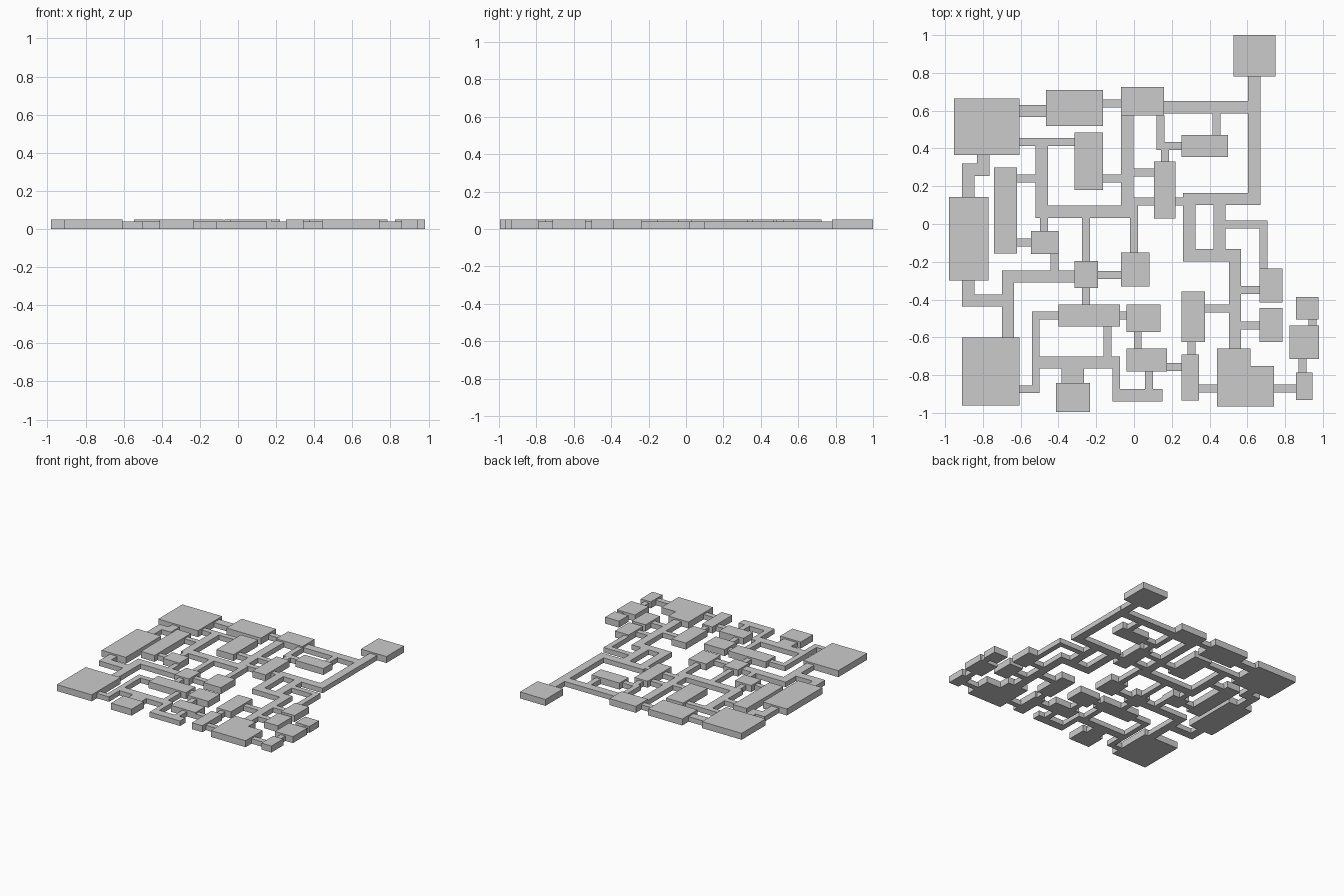
import bpy, bmesh

ROOM_H, HALL_H = 0.051, 0.039
WIDE, NARROW = 0.065, 0.042


def add_plan(name, rects, height):
    """Merge rectangles (x0, x1, y0, y1) into one floor plan and extrude it."""
    xs = sorted({round(v, 4) for r in rects for v in r[:2]})
    ys = sorted({round(v, 4) for r in rects for v in r[2:]})
    bm = bmesh.new()
    verts = {}

    def vert(i, j):
        if (i, j) not in verts:
            verts[i, j] = bm.verts.new((xs[i], ys[j], 0))
        return verts[i, j]

    for i in range(len(xs) - 1):
        for j in range(len(ys) - 1):
            cx, cy = (xs[i] + xs[i + 1]) / 2, (ys[j] + ys[j + 1]) / 2
            if any(a < cx < b and c < cy < d for a, b, c, d in rects):
                bm.faces.new((vert(i, j), vert(i + 1, j), vert(i + 1, j + 1), vert(i, j + 1)))
    ext = bmesh.ops.extrude_face_region(bm, geom=bm.faces[:], use_keep_orig=True)
    top = [g for g in ext["geom"] if isinstance(g, bmesh.types.BMVert)]
    bmesh.ops.translate(bm, verts=top, vec=(0, 0, height))
    bmesh.ops.recalc_face_normals(bm, faces=bm.faces[:])
    bmesh.ops.dissolve_limit(bm, angle_limit=0.01, verts=bm.verts[:], edges=bm.edges[:])
    mesh = bpy.data.meshes.new(name)
    bm.to_mesh(mesh)
    bm.free()
    obj = bpy.data.objects.new(name, mesh)
    bpy.context.collection.objects.link(obj)


def strips(across, along, width):
    """Turn (start, end, centre) runs along x and along y into rectangles."""
    h = width / 2
    return ([(a, b, round(c - h, 4), round(c + h, 4)) for a, b, c in across] +
            [(round(c - h, 4), round(c + h, 4), a, b) for a, b, c in along])


# Rooms: x0, x1, y0, y1
north_rooms = [
    (-0.952, -0.605, 0.365, 0.665), (-0.465, -0.165, 0.52, 0.71), (-0.07, 0.16, 0.575, 0.725),
    (0.527, 0.75, 0.78, 1.0), (-0.315, -0.165, 0.18, 0.485), (0.252, 0.497, 0.355, 0.47),
    (0.105, 0.22, 0.03, 0.33), (-0.74, -0.62, -0.155, 0.3), (-0.98, -0.77, -0.3, 0.142),
]
south_rooms = [
    (-0.545, -0.4, -0.16, -0.037), (-0.315, -0.19, -0.34, -0.197), (-0.07, 0.082, -0.33, -0.15),
    (0.665, 0.785, -0.415, -0.235), (0.665, 0.785, -0.625, -0.445), (0.857, 0.977, -0.505, -0.387),
    (0.823, 0.98, -0.715, -0.538), (0.252, 0.375, -0.625, -0.357), (0.252, 0.343, -0.935, -0.69),
    (0.857, 0.945, -0.932, -0.785), (-0.4, -0.075, -0.543, -0.425), (-0.04, 0.14, -0.572, -0.425),
    (-0.04, 0.175, -0.78, -0.66), (-0.412, -0.232, -0.995, -0.842), (-0.91, -0.605, -0.96, -0.6),
]
for k, r in enumerate(north_rooms):
    add_plan(f"north_room_{k + 1}", [r], ROOM_H)
for k, r in enumerate(south_rooms):
    add_plan(f"south_room_{k + 1}", [r], ROOM_H)
add_plan("corner_room", [(0.44, 0.617, -0.965, -0.66), (0.44, 0.742, -0.965, -0.752)], ROOM_H)

# Wide halls
wide_x = [(-0.605, -0.465, 0.598), (0.16, 0.67, 0.618), (0.26, 0.67, 0.132), (0.26, 0.567, -0.165),
          (-0.52, 0.02, 0.065), (-0.115, 0.152, -0.907), (-0.54, -0.075, -0.733),
          (-0.699, -0.315, -0.278), (-0.909, -0.667, -0.405), (-0.909, -0.766, 0.287)]
wide_y = [(0.1, 0.78, 0.637), (-0.197, 0.164, 0.293), (-0.15, 0.12, 0.453), (-0.66, -0.133, 0.535),
          (-0.6, -0.246, -0.667), (-0.437, -0.3, -0.877), (0.142, 0.319, -0.877),
          (0.255, 0.365, -0.798), (0.033, 0.454, -0.488), (0.033, 0.575, -0.035)]

# Narrow passages
narrow_x = [(-0.165, -0.07, 0.637), (0.47, 0.706, -0.002), (0.55, 0.665, -0.35), (0.55, 0.665, -0.537),
            (0.375, 0.52, -0.447), (0.343, 0.44, -0.87), (0.742, 0.857, -0.87), (0.175, 0.252, -0.758),
            (-0.54, -0.4, -0.484), (-0.605, -0.5, -0.875), (-0.075, -0.04, -0.484),
            (-0.19, -0.07, -0.27), (-0.62, -0.545, -0.097), (-0.62, -0.5, 0.24),
            (-0.605, -0.315, 0.433), (-0.165, -0.04, 0.24), (-0.02, 0.105, 0.12),
            (0.22, 0.28, 0.12), (-0.02, 0.105, 0.272), (0.119, 0.252, 0.412)]
narrow_y = [(-0.235, 0.019, 0.685), (-0.69, -0.625, 0.305), (-0.785, -0.715, 0.893),
            (-0.538, -0.505, 0.945), (-0.66, -0.572, 0.02), (-0.89, -0.78, 0.08),
            (-0.939, -0.71, -0.094), (-0.896, -0.463, -0.52), (-0.72, -0.543, -0.14),
            (-0.425, -0.34, -0.255), (-0.197, 0.05, -0.255), (-0.26, -0.16, -0.42),
            (-0.037, 0.05, -0.477), (-0.15, 0.097, 0.0), (0.391, 0.575, 0.14),
            (0.33, 0.41, 0.163), (0.47, 0.6, 0.437)]

# All corridors merged, plus the broad doorway to the lowest room
add_plan("corridors", strips(wide_x, wide_y, WIDE) + strips(narrow_x, narrow_y, NARROW)
         + [(-0.383, -0.265, -0.842, -0.74)], HALL_H)
